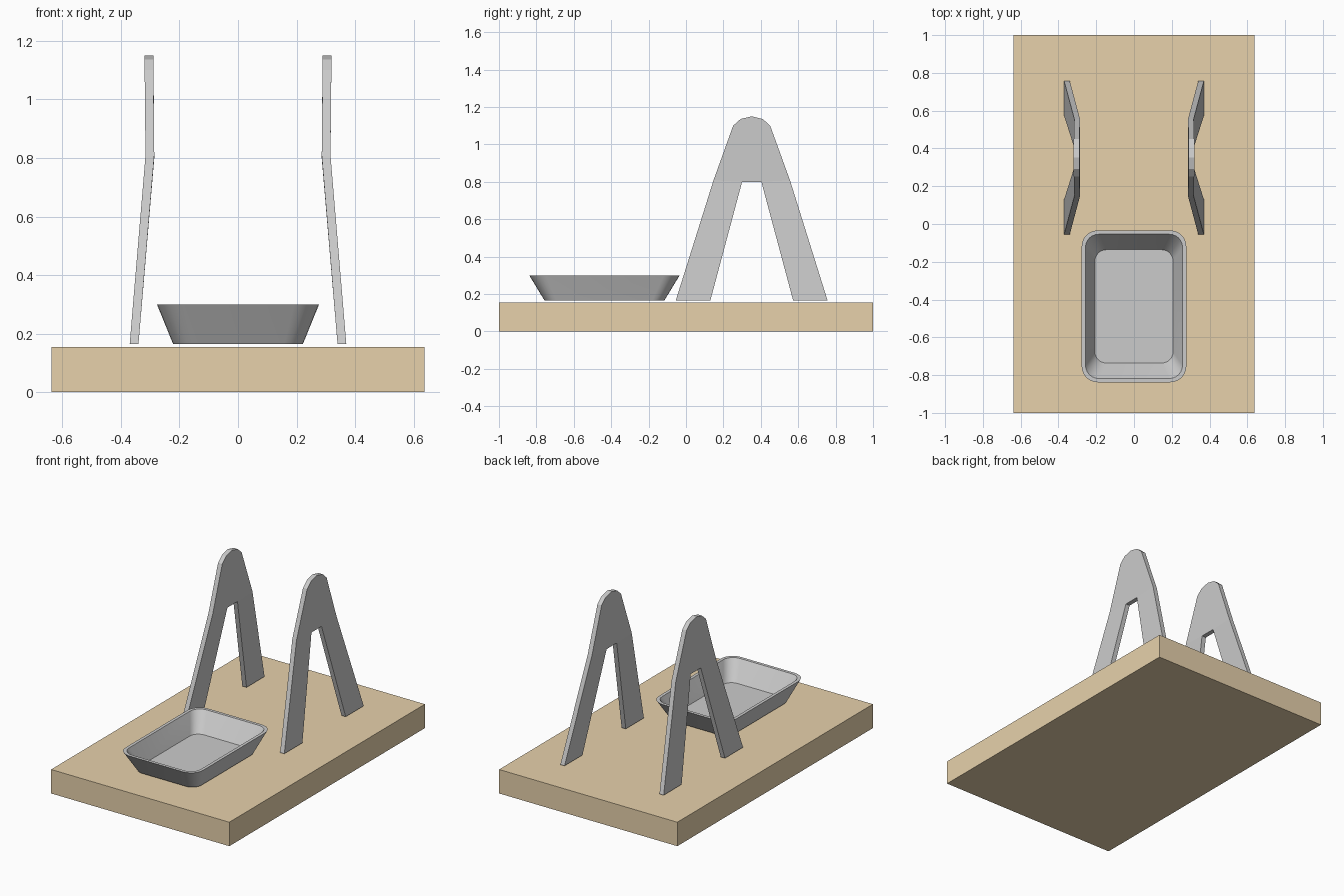
import bpy, bmesh, math

if "Cube" in bpy.data.objects:
    bpy.data.objects.remove(bpy.data.objects["Cube"])


def make_object(name, bm):
    bmesh.ops.recalc_face_normals(bm, faces=bm.faces[:])
    mesh = bpy.data.meshes.new(name)
    bm.to_mesh(mesh)
    bm.free()
    obj = bpy.data.objects.new(name, mesh)
    bpy.context.collection.objects.link(obj)
    return obj


# Wooden base board
bpy.ops.mesh.primitive_cube_add(size=1, location=(0, 0, 0.0775))
base = bpy.context.object
base.name = "base_board"
base.scale = (1.276, 2, 0.155)
wood = bpy.data.materials.new("wood")
wood.diffuse_color = (0.8, 0.64, 0.41, 1)
wood.use_nodes = True
wood.node_tree.nodes["Principled BSDF"].inputs["Base Color"].default_value = wood.diffuse_color
base.data.materials.append(wood)


# Tray: stacked rounded rectangles (half width, half length, radius, height)
def rounded_loop(bm, hw, hl, r, z, cy=-0.436, seg=6):
    verts = []
    for q, (sx, sy) in enumerate([(1, 1), (-1, 1), (-1, -1), (1, -1)]):
        for i in range(seg + 1):
            a = math.radians(90) * (q + i / seg)
            verts.append(bm.verts.new((sx * (hw - r) + r * math.cos(a),
                                       cy + sy * (hl - r) + r * math.sin(a), z)))
    return verts


bm = bmesh.new()
loops = [rounded_loop(bm, *p) for p in [
    (0.222, 0.32, 0.065, 0.165),
    (0.277, 0.402, 0.085, 0.30),
    (0.257, 0.382, 0.07, 0.30),
    (0.207, 0.30, 0.06, 0.18)]]
for a, b in zip(loops, loops[1:]):
    for i in range(len(a)):
        j = (i + 1) % len(a)
        bm.faces.new((a[i], a[j], b[j], b[i]))
bm.faces.new(loops[0])
bm.faces.new(loops[-1])
tray = make_object("tray", bm)
bpy.ops.object.select_all(action='DESELECT')
bpy.context.view_layer.objects.active = tray
tray.select_set(True)
bpy.ops.object.shade_smooth_by_angle(angle=math.radians(30))

# A-shaped stands: side profile (y, z), legs splay outwards below the bend
PROFILE = [(-0.055, 0.165), (0.13, 0.165), (0.30, 0.80), (0.403, 0.80),
           (0.573, 0.165), (0.757, 0.165), (0.556, 0.808), (0.45, 1.10),
           (0.41, 1.136), (0.351, 1.15), (0.292, 1.136), (0.252, 1.10),
           (0.147, 0.808)]
PANELS = [(0, 1, 2, 12), (3, 4, 5, 6), (2, 3, 6, 7, 8, 9, 10, 11, 12)]
THICK = 0.03


def stand(name, side):
    bm = bmesh.new()
    verts = []
    for y, z in PROFILE:
        x = 0.34 if z < 0.5 else (0.286 if z < 0.9 else 0.289)
        verts.append(bm.verts.new((side * x, y, z)))
    faces = [bm.faces.new([verts[i] for i in p]) for p in PANELS]
    ext = bmesh.ops.extrude_face_region(bm, geom=faces, use_keep_orig=True)
    moved = [g for g in ext["geom"] if isinstance(g, bmesh.types.BMVert)]
    bmesh.ops.translate(bm, verts=moved, vec=(side * THICK, 0, 0))
    return make_object(name, bm)


stand("right_stand", 1)
stand("left_stand", -1)
